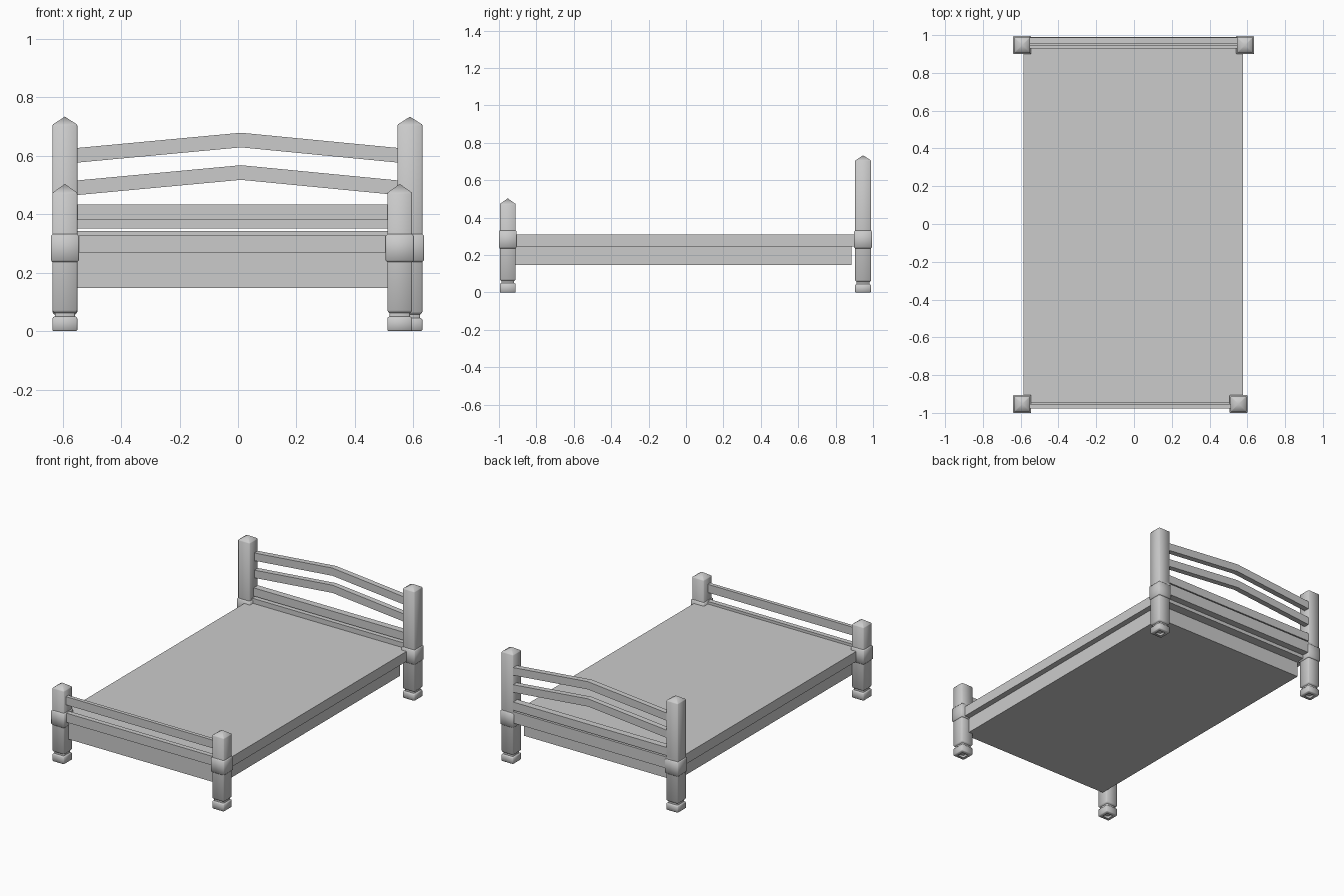
import bpy
import bmesh
import math

if "Cube" in bpy.data.objects:
    bpy.data.objects.remove(bpy.data.objects["Cube"], do_unlink=True)

grey = bpy.data.materials.new("plain_grey")
grey.use_nodes = True
grey.diffuse_color = (0.6, 0.6, 0.6, 1)
grey.node_tree.nodes["Principled BSDF"].inputs["Base Color"].default_value = (0.6, 0.6, 0.6, 1)


def finish(name, bm, smooth=False):
    bmesh.ops.recalc_face_normals(bm, faces=bm.faces[:])
    mesh = bpy.data.meshes.new(name)
    bm.to_mesh(mesh)
    bm.free()
    mesh.materials.append(grey)
    obj = bpy.data.objects.new(name, mesh)
    bpy.context.collection.objects.link(obj)
    if smooth:
        bpy.ops.object.select_all(action='DESELECT')
        obj.select_set(True)
        bpy.context.view_layer.objects.active = obj
        bpy.ops.object.shade_smooth_by_angle(angle=math.radians(50))
    return obj


def extrude_profile(name, points, y0, y1):
    """Extrude an outline in the x-z plane from y0 to y1."""
    bm = bmesh.new()
    face = bm.faces.new([bm.verts.new((x, y0, z)) for x, z in points])
    grown = bmesh.ops.extrude_face_region(bm, geom=[face])["geom"]
    moved = [v for v in grown if isinstance(v, bmesh.types.BMVert)]
    bmesh.ops.translate(bm, verts=moved, vec=(0, y1 - y0, 0))
    return finish(name, bm)


def box(name, x0, x1, y0, y1, z0, z1):
    return extrude_profile(name, [(x0, z0), (x1, z0), (x1, z1), (x0, z1)], y0, y1)


def square_turning(name, x, y, profile, tip=None):
    """Stack chamfered squares given as (half width, height)."""
    bm = bmesh.new()
    rings = []
    for h, z in profile:
        c = h - min(0.004, h / 4)
        corners = [(h, -c), (h, c), (c, h), (-c, h), (-h, c), (-h, -c), (-c, -h), (c, -h)]
        rings.append([bm.verts.new((x + a, y + b, z)) for a, b in corners])
    for low, high in zip(rings, rings[1:]):
        for i in range(8):
            j = (i + 1) % 8
            bm.faces.new((low[i], low[j], high[j], high[i]))
    bm.faces.new(rings[0])
    if tip is None:
        bm.faces.new(rings[-1])
    else:
        point = bm.verts.new((x, y, tip))
        for i in range(8):
            bm.faces.new((rings[-1][i], rings[-1][(i + 1) % 8], point))
    return finish(name, bm, smooth=True)


def post(name, x, y, shoulder, tip, neck):
    # Recessed underside, foot block, narrow neck, shaft and pointed cap
    w = 0.0425
    square_turning(name, x, y, [
        (0.018, 0.012), (0.022, 0.0), (w - 0.003, 0.0), (w, 0.004),
        (w, neck - 0.012), (w - 0.003, neck - 0.007), (w - 0.008, neck - 0.005),
        (w - 0.008, neck + 0.006), (w - 0.003, neck + 0.01), (w, neck + 0.016),
        (w, shoulder - 0.004), (w - 0.002, shoulder)], tip)
    square_turning(name + "_collar", x, y, [
        (w, 0.236), (0.048, 0.242), (0.048, 0.325), (w, 0.331)])


# Corner posts
FOOT_Y, HEAD_Y = -0.953, 0.947
RIGHT_X, FOOT_LEFT_X, HEAD_LEFT_X = -0.592, 0.553, 0.588
post("foot_post_right", RIGHT_X, FOOT_Y, 0.474, 0.503, 0.055)
post("foot_post_left", FOOT_LEFT_X, FOOT_Y, 0.474, 0.503, 0.055)
post("head_post_right", RIGHT_X, HEAD_Y, 0.707, 0.733, 0.05)
post("head_post_left", HEAD_LEFT_X, HEAD_Y, 0.707, 0.733, 0.05)

# Bed platform and the narrower base under it
box("bed_platform", -0.585, 0.577, -0.955, 0.945, 0.245, 0.31)
box("bed_base", -0.55, 0.54, -0.95, 0.885, 0.147, 0.245)

# Foot rails
box("foot_top_rail", RIGHT_X, FOOT_LEFT_X, -0.977, -0.953, 0.38, 0.433)
box("foot_lower_rail", RIGHT_X, FOOT_LEFT_X, -0.977, -0.945, 0.268, 0.327)

# Head rails
box("head_straight_rail", RIGHT_X, HEAD_LEFT_X, 0.945, 0.988, 0.35, 0.403)
box("head_lower_rail", RIGHT_X, HEAD_LEFT_X, 0.93, 0.99, 0.268, 0.342)

# Peaked head rails
for name, top in (("head_peaked_rail_lower", 0.567), ("head_peaked_rail_upper", 0.678)):
    end = top - 0.056
    rail = 0.05
    extrude_profile(name, [
        (RIGHT_X, end - rail), (0.01, top - rail), (HEAD_LEFT_X, end - rail),
        (HEAD_LEFT_X, end), (0.01, top), (RIGHT_X, end)], 0.952, 0.988)
